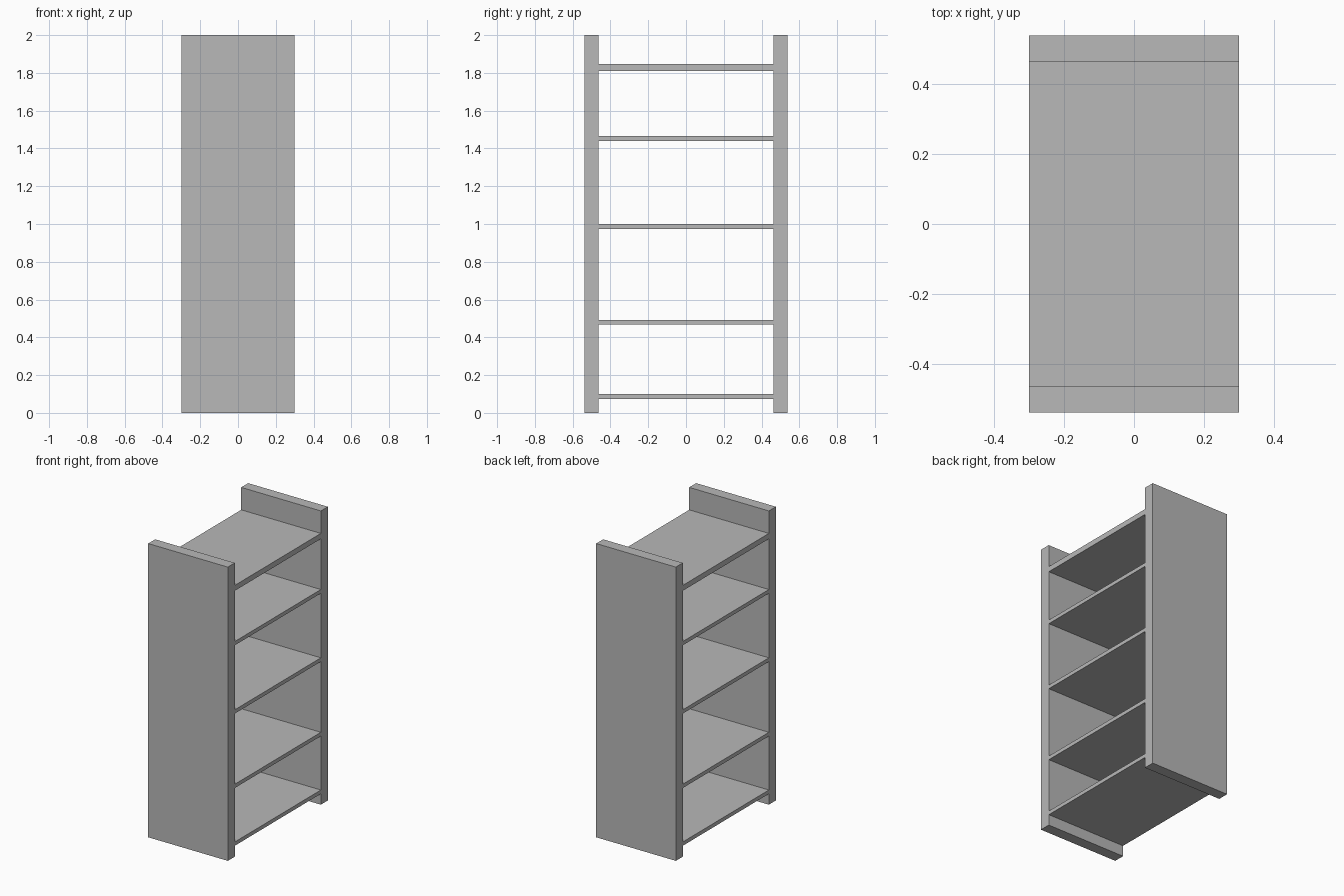
import bpy

cube = bpy.data.objects.get("Cube")
if cube:
    bpy.data.objects.remove(cube, do_unlink=True)

# Single painted finish
GREY = (0.48, 0.48, 0.48, 1.0)
finish = bpy.data.materials.new("light_grey")
finish.use_nodes = True
finish.diffuse_color = GREY
finish.node_tree.nodes["Principled BSDF"].inputs["Base Color"].default_value = GREY

HALF_DEPTH = 0.3
INNER, OUTER = 0.463, 0.538


def board(name, y_range, z_range):
    """Flat board spanning the full x extent between the given limits."""
    (y0, y1), (z0, z1) = y_range, z_range
    bpy.ops.mesh.primitive_cube_add(size=1, location=(0, (y0 + y1) / 2, (z0 + z1) / 2))
    obj = bpy.context.object
    obj.name = name
    obj.scale = (2 * HALF_DEPTH, y1 - y0, z1 - z0)
    bpy.ops.object.transform_apply(location=False, rotation=False, scale=True)
    obj.data.materials.append(finish)


# Upright panels at both ends
board("front_panel", (-OUTER, -INNER), (0, 2))
board("back_panel", (INNER, OUTER), (0, 2))

# Shelves: top height and thickness, the top board being thicker
shelves = {
    "bottom_shelf": (0.1, 0.026),
    "lower_shelf": (0.493, 0.026),
    "middle_shelf": (1.0, 0.026),
    "upper_shelf": (1.465, 0.026),
    "top_board": (1.847, 0.037),
}
for name, (top, thickness) in shelves.items():
    board(name, (-INNER, INNER), (top - thickness, top))
